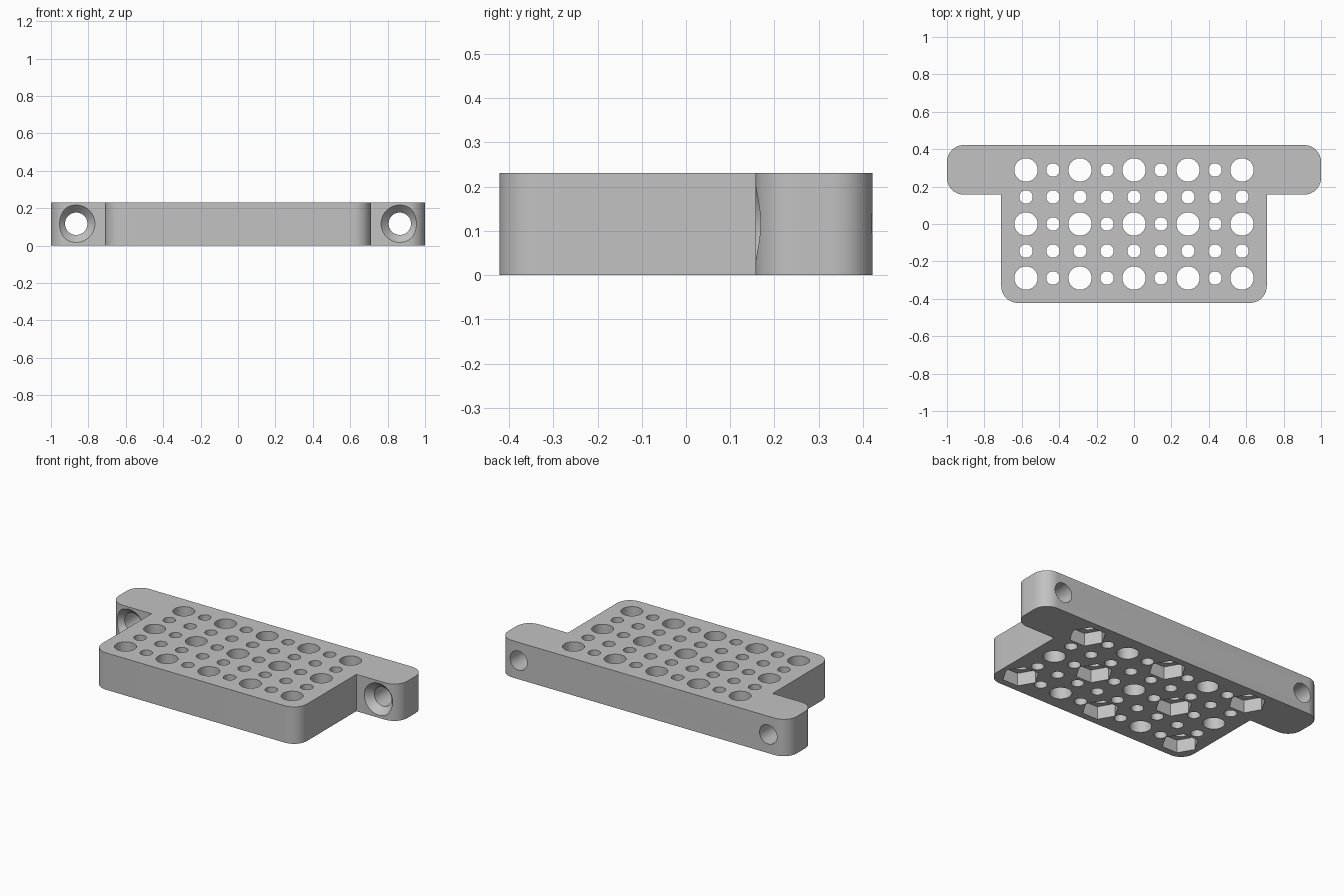
import bpy, bmesh
from math import cos, sin, tau, pi, radians
from mathutils import Matrix, Vector

cube = bpy.data.objects.get("Cube")
if cube:
    bpy.data.objects.remove(cube, do_unlink=True)

HEIGHT = 0.231
PITCH = 0.1444          # spacing of the hole grid
LUG_X, LUG_Z = 0.865, 0.117
Y_FRONT, Y_LUG, Y_BACK = -0.422, 0.157, 0.422

grey = bpy.data.materials.new("light grey plastic")
grey.use_nodes = True
colour = (0.54, 0.54, 0.54, 1)
grey.diffuse_color = colour
grey.node_tree.nodes["Principled BSDF"].inputs["Base Color"].default_value = colour


def make_object(name, bm):
    mesh = bpy.data.meshes.new(name)
    bmesh.ops.recalc_face_normals(bm, faces=bm.faces)
    bm.to_mesh(mesh)
    bm.free()
    mesh.materials.append(grey)
    obj = bpy.data.objects.new(name, mesh)
    bpy.context.collection.objects.link(obj)
    return obj


def add_prism(bm, x, y, z0, z1, radius, sides):
    """Upright prism; its first corner points along x."""
    ring = [bm.verts.new((x + radius * cos(tau * i / sides),
                          y + radius * sin(tau * i / sides), z0)) for i in range(sides)]
    base = bm.faces.new(ring)
    out = bmesh.ops.extrude_face_region(bm, geom=[base])
    top = [v for v in out["geom"] if isinstance(v, bmesh.types.BMVert)]
    bmesh.ops.translate(bm, verts=top, vec=(0, 0, z1 - z0))


def arc(cx, cy, r, start, steps=10):
    """Quarter circle, counter-clockwise."""
    return [(cx + r * cos(start + pi / 2 * i / steps),
             cy + r * sin(start + pi / 2 * i / steps)) for i in range(steps + 1)]


# Plate: T-shaped outline with rounded outer corners
R = 0.09
half = (arc(0.71 - R, Y_FRONT + R, R, -pi / 2) + [(0.71, Y_LUG)]
        + arc(1 - R, Y_LUG + R, R, -pi / 2) + arc(1 - R, Y_BACK - R, R, 0))
outline = half + [(-x, y) for x, y in reversed(half)]
bm = bmesh.new()
base = bm.faces.new([bm.verts.new((x, y, 0)) for x, y in outline])
out = bmesh.ops.extrude_face_region(bm, geom=[base])
bmesh.ops.translate(bm, vec=(0, 0, HEIGHT),
                    verts=[v for v in out["geom"] if isinstance(v, bmesh.types.BMVert)])
plate = make_object("mounting_plate", bm)

# Grid of large and small through holes, with hexagonal nut pockets underneath
holes, pockets = bmesh.new(), bmesh.new()
for i in range(-4, 5):
    for j in range(-2, 3):
        x, y = i * PITCH, j * PITCH
        large = i % 2 == 0 and j % 2 == 0
        add_prism(holes, x, y, -0.1, HEIGHT + 0.1,
                  0.0625 if large else 0.036, 40 if large else 28)
        if large and (i // 2 + j // 2) % 2 == 1:
            add_prism(pockets, x, y, -0.1, 0.08, 0.105, 6)

# Countersunk screw holes through the lugs, turned around the y axis
screws = bmesh.new()
profile = [(0, -0.04), (0.1, -0.04), (0.1, 0), (0.06, 0.042), (0.06, 0.4), (0, 0.4)]
for side in (-1, 1):
    verts = [screws.verts.new((side * LUG_X + r, Y_LUG + d, LUG_Z)) for r, d in profile]
    edges = [screws.edges.new(pair) for pair in zip(verts, verts[1:])]
    bmesh.ops.spin(screws, geom=verts + edges, cent=(side * LUG_X, 0, LUG_Z),
                   axis=(0, 1, 0), angle=tau, steps=40)
bmesh.ops.remove_doubles(screws, verts=screws.verts, dist=0.0005)

# Cut everything out of the plate
bpy.context.view_layer.objects.active = plate
for name, cutter_bm in (("hole_cutter", holes), ("pocket_cutter", pockets),
                        ("screw_cutter", screws)):
    cutter = make_object(name, cutter_bm)
    cutter.hide_render = True
    mod = plate.modifiers.new(name, "BOOLEAN")
    mod.operation, mod.solver, mod.object = "DIFFERENCE", "EXACT", cutter
    bpy.ops.object.modifier_apply(modifier=mod.name)
    bpy.data.objects.remove(cutter, do_unlink=True)

# Smooth round walls, crisp edges
bpy.ops.object.select_all(action="DESELECT")
plate.select_set(True)
bpy.ops.object.shade_smooth_by_angle(angle=radians(30))
